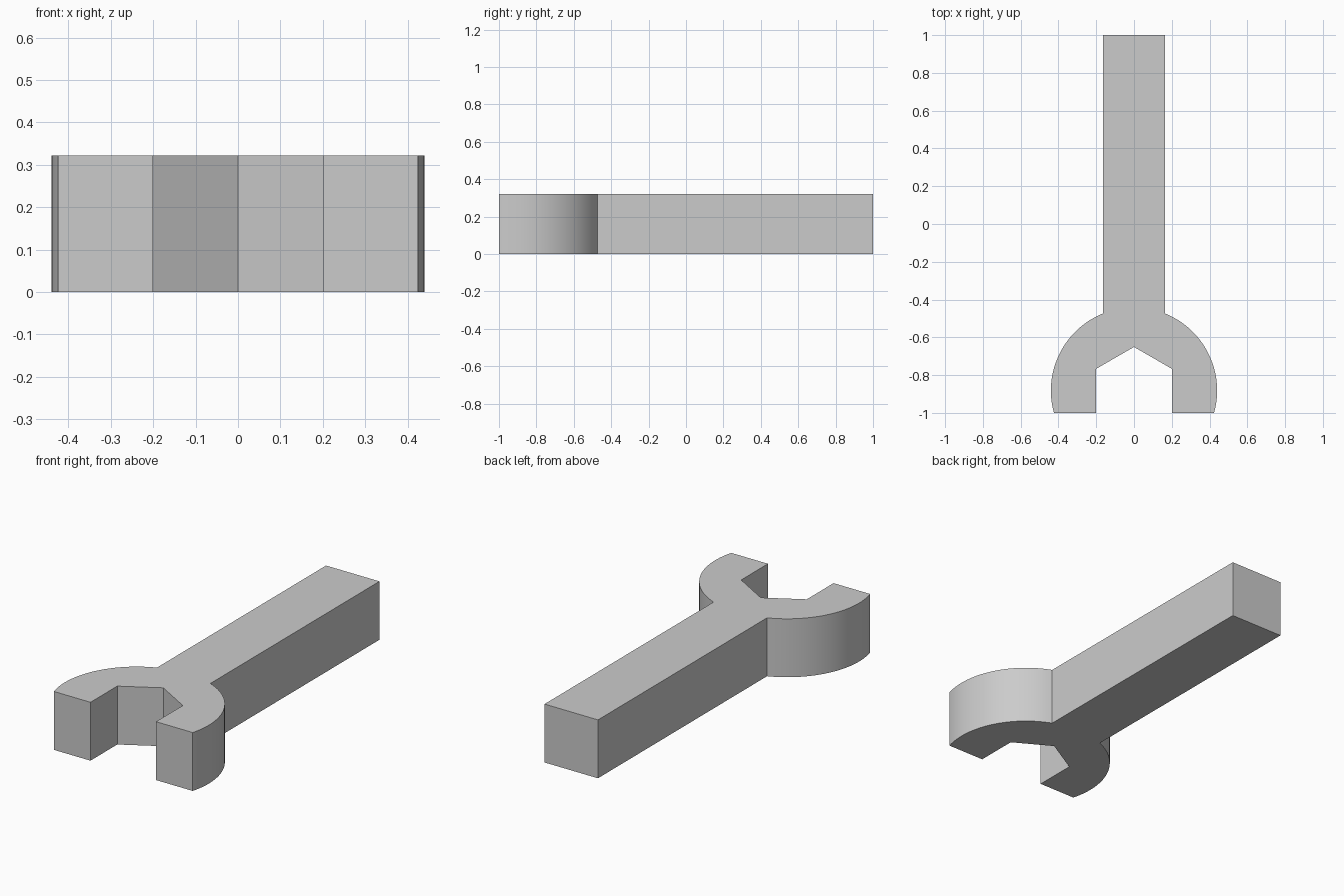
import bpy
import bmesh
import math

cube = bpy.data.objects.get("Cube")
if cube:
    bpy.data.objects.remove(cube, do_unlink=True)

HEIGHT = 0.322
HEAD_Y, HEAD_R = -0.882, 0.44      # round head
SHAFT = 0.163                      # half width of the handle
JAW = 0.2                          # half width of the hexagonal jaw
ARC_STEPS = 32

# Grey metal
metal = bpy.data.materials.new("grey_metal")
metal.use_nodes = True
color = (0.6, 0.6, 0.6, 1)
metal.diffuse_color = color
metal.node_tree.nodes["Principled BSDF"].inputs["Base Color"].default_value = color

# Left half of the outline: jaw apex, jaw wall, round head, handle end
hex_r = JAW / math.cos(math.pi / 6)
half = [(0, HEAD_Y + hex_r), (JAW, HEAD_Y + hex_r / 2), (JAW, -1)]
start = math.asin((-1 - HEAD_Y) / HEAD_R)
end = math.acos(SHAFT / HEAD_R)
for i in range(ARC_STEPS + 1):
    a = start + (end - start) * i / ARC_STEPS
    half.append((HEAD_R * math.cos(a), HEAD_Y + HEAD_R * math.sin(a)))
half.append((SHAFT, 1))

# Mirror the half and extrude the closed outline
outline = half + [(-x, y) for x, y in reversed(half[1:])]
bm = bmesh.new()
base = bm.faces.new([bm.verts.new((x, y, 0)) for x, y in outline])
extruded = bmesh.ops.extrude_face_region(bm, geom=[base], use_keep_orig=True)
top_verts = [g for g in extruded["geom"] if isinstance(g, bmesh.types.BMVert)]
bmesh.ops.translate(bm, verts=top_verts, vec=(0, 0, HEIGHT))
bmesh.ops.recalc_face_normals(bm, faces=bm.faces)

mesh = bpy.data.meshes.new("wrench_body")
bm.to_mesh(mesh)
bm.free()
mesh.materials.append(metal)
wrench = bpy.data.objects.new("wrench_body", mesh)
bpy.context.collection.objects.link(wrench)

# Smooth round head with sharp corners
bpy.ops.object.select_all(action="DESELECT")
wrench.select_set(True)
bpy.context.view_layer.objects.active = wrench
bpy.ops.object.shade_smooth_by_angle(angle=math.radians(25))
